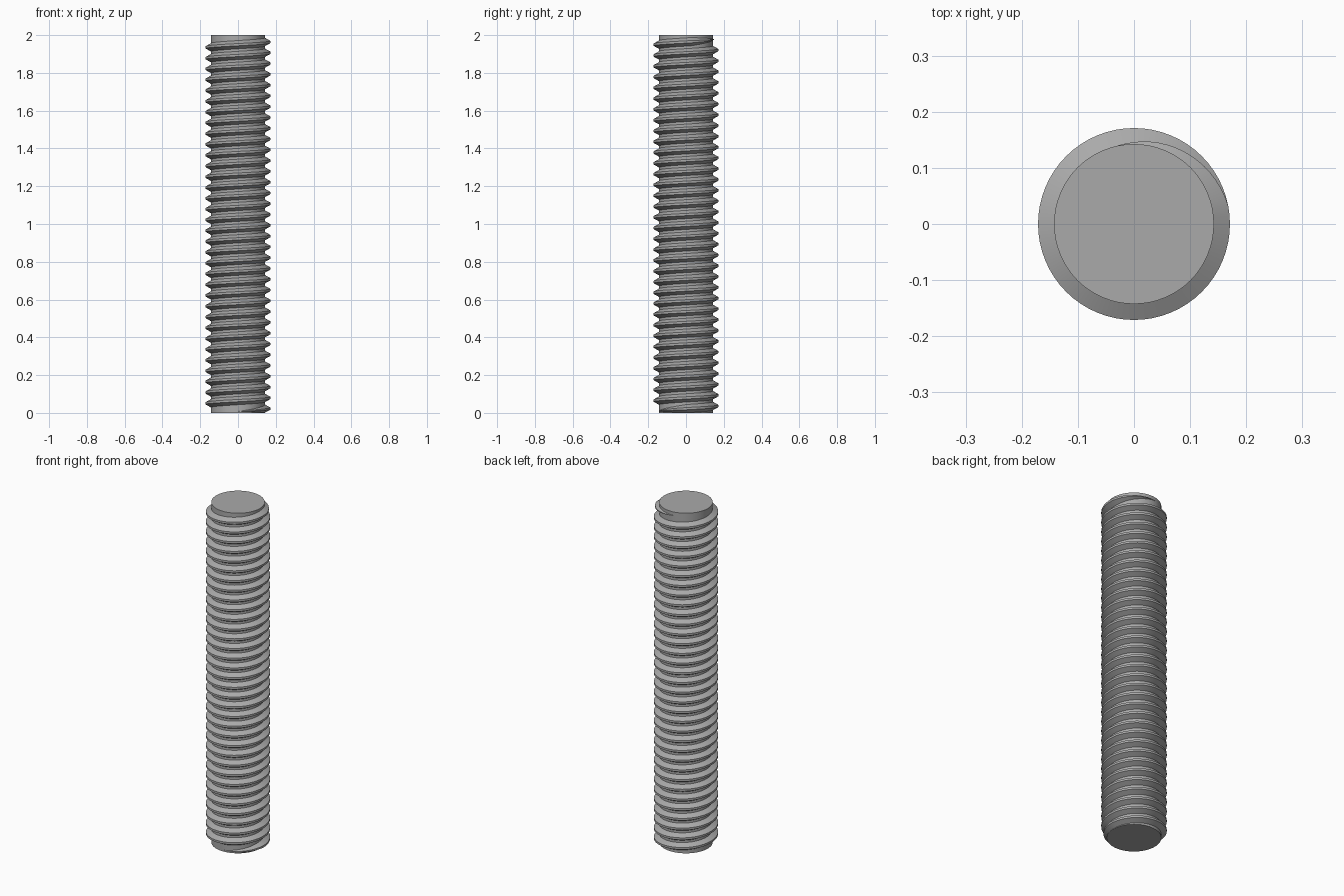
import bpy, bmesh, math

PITCH = 0.0571
CORE, CREST = 0.1425, 0.171
SEG = 64
Z_LOW, Z_HIGH = 0.008, 1.98
ROOT_HALF, CREST_HALF = 0.023, 0.006

if "Cube" in bpy.data.objects:
    bpy.data.objects.remove(bpy.data.objects["Cube"])

steel = bpy.data.materials.new("steel grey")
steel.use_nodes = True
GREY = (0.40, 0.40, 0.40, 1)
steel.diffuse_color = GREY
steel.node_tree.nodes["Principled BSDF"].inputs["Base Color"].default_value = GREY


def finish(bm, name):
    bmesh.ops.recalc_face_normals(bm, faces=bm.faces)
    mesh = bpy.data.meshes.new(name)
    bm.to_mesh(mesh)
    bm.free()
    mesh.materials.append(steel)
    obj = bpy.data.objects.new(name, mesh)
    bpy.context.collection.objects.link(obj)
    bpy.ops.object.select_all(action="DESELECT")
    obj.select_set(True)
    bpy.context.view_layer.objects.active = obj
    bpy.ops.object.shade_smooth_by_angle(angle=math.radians(30))


# Plain cylindrical core
bm = bmesh.new()
bmesh.ops.create_cone(bm, cap_ends=True, segments=SEG, radius1=CORE, radius2=CORE, depth=2)
bmesh.ops.translate(bm, verts=bm.verts, vec=(0, 0, 1))
finish(bm, "rod_core")

# Helical thread, fading into the core over a quarter turn at each end
bm = bmesh.new()
steps = round((Z_HIGH - Z_LOW) / PITCH * SEG)
fade = SEG // 4
previous = None
for i in range(steps + 1):
    angle = -math.pi / 2 + math.tau * i / SEG
    z = Z_LOW + PITCH * i / SEG
    k = max(0.02, min(1, i / fade, (steps - i) / fade))
    crest = CORE + (CREST - CORE) * k
    profile = [(CORE - 0.002, -ROOT_HALF), (crest, -CREST_HALF), (crest, CREST_HALF), (CORE - 0.002, ROOT_HALF)]
    ring = [bm.verts.new((r * math.cos(angle), r * math.sin(angle), min(2, max(0, z + h * k))))
            for r, h in profile]
    if previous:
        for a in range(4):
            b = (a + 1) % 4
            bm.faces.new((previous[a], previous[b], ring[b], ring[a]))
    else:
        bm.faces.new(ring)
    previous = ring
bm.faces.new(previous)
finish(bm, "screw_thread")
